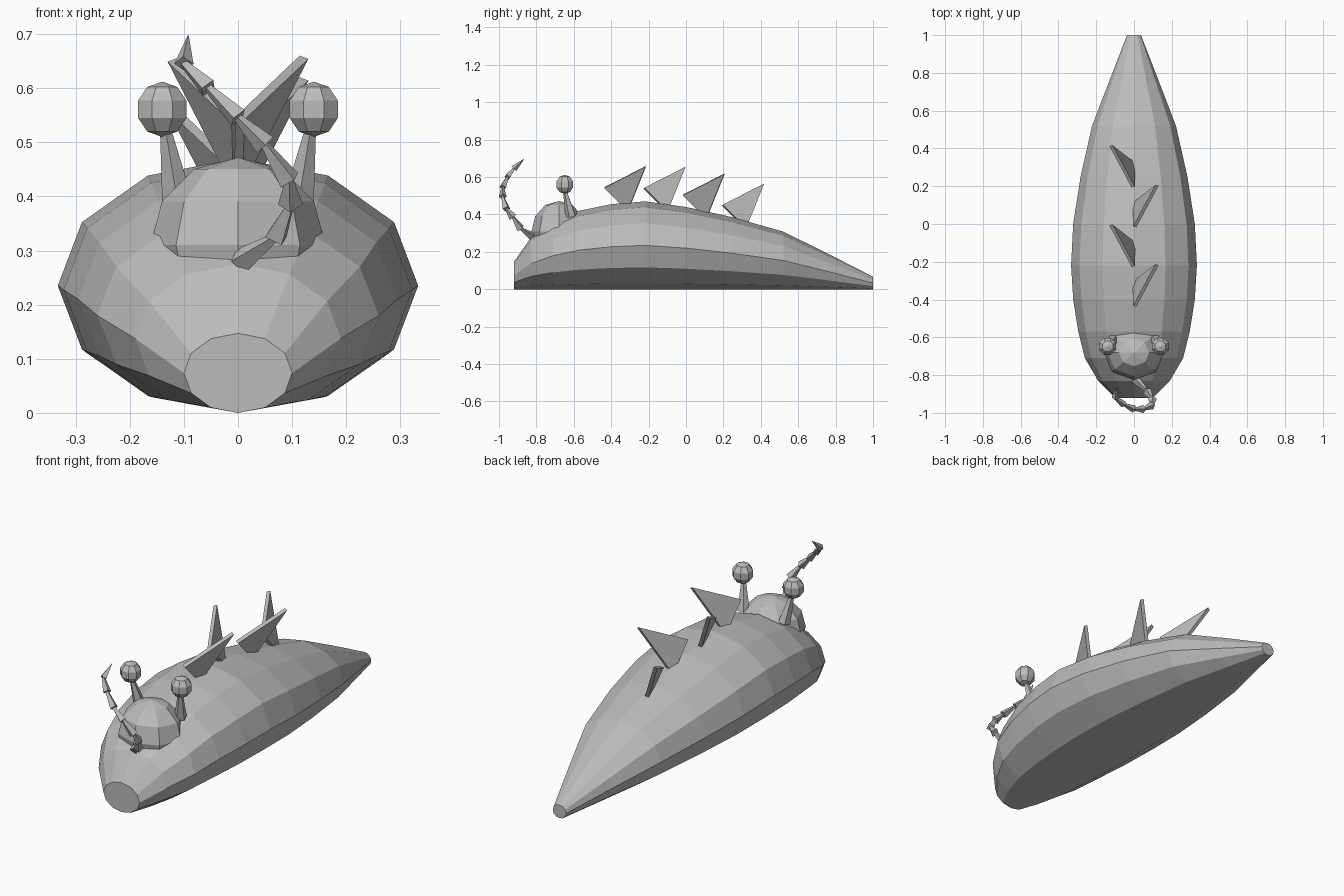
import bpy, bmesh, math
from mathutils import Vector

if "Cube" in bpy.data.objects:
    bpy.data.objects.remove(bpy.data.objects["Cube"])

grey = bpy.data.materials.new("stone grey")
grey.diffuse_color = (0.5, 0.5, 0.5, 1)
grey.use_nodes = True
grey.node_tree.nodes["Principled BSDF"].inputs["Base Color"].default_value = grey.diffuse_color


def finish(name, bm):
    bmesh.ops.recalc_face_normals(bm, faces=bm.faces)
    me = bpy.data.meshes.new(name)
    bm.to_mesh(me)
    bm.free()
    me.materials.append(grey)
    ob = bpy.data.objects.new(name, me)
    bpy.context.collection.objects.link(ob)
    return ob


def taper(bm, a, b, r1, r2, sides):
    """Tapered bar from a to b."""
    a, b = Vector(a), Vector(b)
    d = b - a
    m = d.to_track_quat('Z', 'Y').to_matrix().to_4x4()
    m.translation = (a + b) / 2
    bmesh.ops.create_cone(bm, cap_ends=True, segments=sides, radius1=r1,
                          radius2=r2, depth=d.length, matrix=m)


def ball(name, centre, radius, segments, rings, turn=0):
    bm = bmesh.new()
    bmesh.ops.create_uvsphere(bm, u_segments=segments, v_segments=rings, radius=radius)
    ob = finish(name, bm)
    ob.location = centre
    ob.rotation_euler.z = turn
    return ob


# Slug body: 12-sided rings (y, half width, height), all resting on the ground
rings = [(-.92, .10, .147), (-.83, .19, .275), (-.71, .26, .36), (-.57, .295, .42),
         (-.40, .322, .455), (-.22, .333, .47), (0, .322, .44), (.25, .283, .385),
         (.52, .222, .308), (.76, .13, .19), (1, .037, .067)]
bm = bmesh.new()
loops = []
for y, w, h in rings:
    loops.append([bm.verts.new((w * math.cos(k * math.pi / 6), y,
                                h / 2 * (1 + math.sin(k * math.pi / 6))))
                  for k in range(12)])
for p, q in zip(loops, loops[1:]):
    for k in range(12):
        j = (k + 1) % 12
        bm.faces.new((p[k], p[j], q[j], q[k]))
bm.faces.new(loops[0])
bm.faces.new(loops[-1])
finish("body", bm)

# Domed head
head = ball("head", (0, -.68, .31), .162, 8, 6)
head.scale.y = .9

# Eyes on stalks
for side, label in ((-1, "left"), (1, "right")):
    bm = bmesh.new()
    taper(bm, (side * .112, -.615, .39), (side * .135, -.648, .53), .03, .01, 5)
    finish(label + "_eye_stalk", bm)
    ball(label + "_eye", (side * .14, -.648, .561), .051, 8, 5, math.pi / 8)

# Back fins: thin triangular plates leaning alternately right and left
for i, top in enumerate((.66, .655, .62, .565)):
    s = 1 if i % 2 == 0 else -1
    y = -.435 + .21 * i
    tri = [Vector((s * .004, y, top - .115)), Vector((s * .122, y + .22, top - .003)),
           Vector((0, y + .125, top - .24))]
    off = (tri[1] - tri[0]).cross(tri[2] - tri[0]).normalized() * .009
    bm = bmesh.new()
    front = [bm.verts.new(v + off) for v in tri]
    back = [bm.verts.new(v - off) for v in tri]
    bm.faces.new(front)
    bm.faces.new(back[::-1])
    for k in range(3):
        j = (k + 1) % 3
        bm.faces.new((front[k], back[k], back[j], front[j]))
    finish("back_fin_%d" % (i + 1), bm)

# Curled feeler: chain of tapered spikes
path = [(.005, -.82, .28), (.07, -.885, .325), (.097, -.925, .385), (.095, -.96, .43),
        (.05, -.98, .495), (0, -.98, .545), (-.055, -.955, .60), (-.10, -.92, .645),
        (-.092, -.865, .697)]
bm = bmesh.new()
for i, (a, b) in enumerate(zip(path, path[1:])):
    taper(bm, a, b, .025 - .001 * i, .008 if i < 7 else .001, 4)
finish("feeler", bm)
